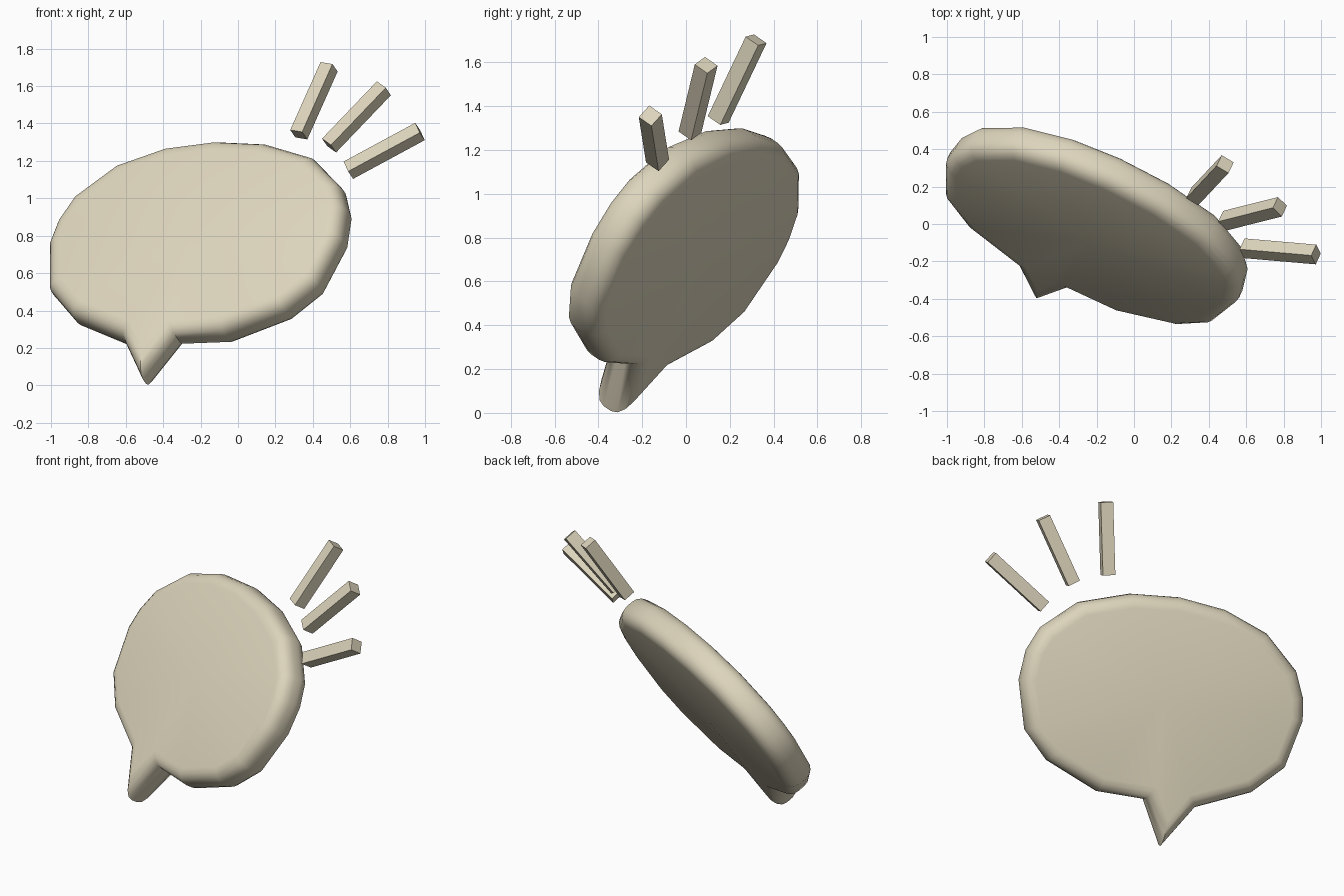
import bpy, bmesh, math
from mathutils import Vector, Matrix

if "Cube" in bpy.data.objects:
    bpy.data.objects.remove(bpy.data.objects["Cube"])

cream = bpy.data.materials.new("warm_cream")
cream.diffuse_color = (0.72, 0.66, 0.50, 1)
cream.use_nodes = True
cream.node_tree.nodes["Principled BSDF"].inputs["Base Color"].default_value = cream.diffuse_color

# The whole sign lies in one tilted plane
CENTRE = Vector((-0.2, 0, 0.765))
N = Vector((-0.375, -0.766, 0.521)).normalized()   # facing direction
THICK = 0.205


def on_plane(x, z):
    """Point of the tilted plane seen at (x, z) from the front."""
    y = -(N.x * (x - CENTRE.x) + N.z * (z - CENTRE.z)) / N.y
    return Vector((x, y, z))


def finish(bm, name):
    bmesh.ops.recalc_face_normals(bm, faces=bm.faces)
    me = bpy.data.meshes.new(name)
    bm.to_mesh(me)
    bm.free()
    me.materials.append(cream)
    ob = bpy.data.objects.new(name, me)
    bpy.context.collection.objects.link(ob)
    return ob


# Speech bubble: outline with pointed tail, extruded and rounded at the rim
outline = [(-.99, .735), (-.945, .85), (-.855, .98), (-.625, 1.15), (-.36, 1.243),
           (-.10, 1.277), (.165, 1.265), (.42, 1.19), (.565, 1.04), (.593, .92),
           (.57, .765), (.44, .52), (.265, .38), (-.06, .255), (-.32, .245),
           (-.50, .02), (-.60, .235), (-.865, .345), (-.99, .49)]
bm = bmesh.new()
rings = [[bm.verts.new(on_plane(x, z) + N * off) for x, z in outline]
         for off in (THICK / 2, -THICK / 2)]
caps = [bm.faces.new(r) for r in rings]
count = len(outline)
for i in range(count):
    j = (i + 1) % count
    bm.faces.new((rings[0][i], rings[0][j], rings[1][j], rings[1][i]))
bmesh.ops.recalc_face_normals(bm, faces=bm.faces)
rim = [e for f in caps for e in f.edges]
bmesh.ops.bevel(bm, geom=rim, offset=0.08, offset_type='OFFSET', segments=4,
                profile=0.5, affect='EDGES', clamp_overlap=False)
# Slight doming of the front and back
bmesh.ops.recalc_face_normals(bm, faces=bm.faces)
big = [f for f in bm.faces if len(f.verts) > 8]
for f in big:
    top = CENTRE + f.normal * (THICK / 2 + 0.015)
    centre = bmesh.ops.poke(bm, faces=[f])["verts"][0]
    centre.co = top
bubble = finish(bm, "speech_bubble")
bpy.context.view_layer.objects.active = bubble
bubble.select_set(True)
bpy.ops.object.shade_smooth_by_angle(angle=math.radians(50))


# Accent strokes: three square bars fanning out from the upper right
def bar(name, start, end, width=0.075):
    a, b = Vector(start), Vector(end)
    d = b - a
    w = d.normalized()
    u = w.cross(N).normalized()
    v = w.cross(u)
    m = Matrix((u * width, v * width, d)).transposed().to_4x4()
    m.translation = (a + b) / 2
    bm = bmesh.new()
    bmesh.ops.create_cube(bm, size=1, matrix=m)
    finish(bm, name)


bar("accent_bar_upper", (.325, .147, 1.34), (.487, .32, 1.703))
bar("accent_bar_middle", (.487, .018, 1.282), (.780, .092, 1.588))
bar("accent_bar_lower", (.590, -.130, 1.15), (.973, -.163, 1.357))
